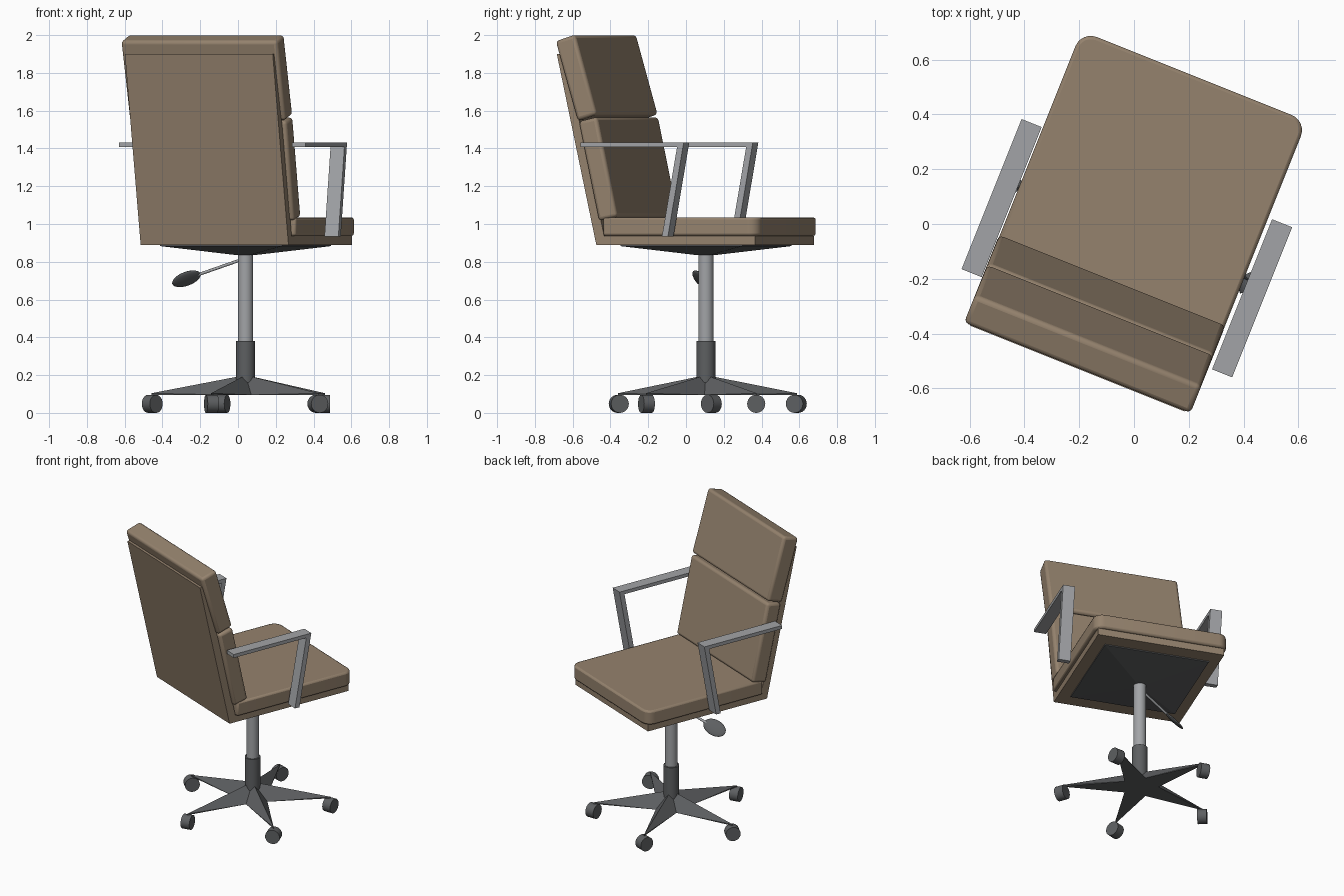
import bpy, bmesh, math
from mathutils import Matrix, Vector

if "Cube" in bpy.data.objects:
    bpy.data.objects.remove(bpy.data.objects["Cube"])

TURN = Matrix.Translation((0.05, 0.102, 0)) @ Matrix.Rotation(math.radians(-21.8), 4, 'Z')
COL = Vector((0.04, 0.105, 0))          # axis of the column


def material(name, rgb):
    m = bpy.data.materials.new(name)
    m.diffuse_color = (*rgb, 1)
    m.use_nodes = True
    m.node_tree.nodes["Principled BSDF"].inputs["Base Color"].default_value = m.diffuse_color
    return m


LEATHER = material("leather", (0.30, 0.225, 0.155))
DARK = material("dark_metal", (0.11, 0.115, 0.12))
STEEL = material("steel", (0.36, 0.37, 0.385))


def finish(name, bm, mat, matrix=Matrix(), bevel=0, segments=2):
    bmesh.ops.recalc_face_normals(bm, faces=bm.faces)
    me = bpy.data.meshes.new(name)
    bm.to_mesh(me)
    bm.free()
    me.transform(matrix)
    me.materials.append(mat)
    ob = bpy.data.objects.new(name, me)
    bpy.context.collection.objects.link(ob)
    if bevel:
        b = ob.modifiers.new("bevel", 'BEVEL')
        b.width, b.segments, b.limit_method = bevel, segments, 'ANGLE'
    return ob


def smooth(ob):
    bpy.ops.object.select_all(action='DESELECT')
    ob.select_set(True)
    bpy.context.view_layer.objects.active = ob
    bpy.ops.object.shade_smooth_by_angle(angle=math.radians(35))


def extrude(name, pts, offset, mat, **kw):
    """Closed outline of 3D points, extruded by an offset."""
    bm = bmesh.new()
    face = bm.faces.new([bm.verts.new(p) for p in pts])
    res = bmesh.ops.extrude_face_region(bm, geom=[face])
    verts = [g for g in res["geom"] if isinstance(g, bmesh.types.BMVert)]
    bmesh.ops.translate(bm, verts=verts, vec=offset)
    return finish(name, bm, mat, TURN, **kw)


def side_profile(name, pts, x0, x1, mat, **kw):
    return extrude(name, [(x0, y, z) for y, z in pts], (x1 - x0, 0, 0), mat, **kw)


def cylinder(name, r, depth, centre, mat, axis=(0, 0, 1), sides=32, r2=None):
    bm = bmesh.new()
    bmesh.ops.create_cone(bm, cap_ends=True, segments=sides, radius1=r,
                          radius2=r if r2 is None else r2, depth=depth)
    rot = Vector(axis).to_track_quat('Z', 'Y').to_matrix().to_4x4()
    ob = finish(name, bm, mat, Matrix.Translation(centre) @ rot)
    smooth(ob)
    return ob


# L-shaped shell under the seat and behind the back
side_profile("shell", [(-0.455, 0.89), (-0.68, 1.9), (-0.635, 1.9), (-0.41, 0.937),
                       (0.45, 0.937), (0.45, 0.89)], -0.427, 0.416, LEATHER)

# seat cushion with rounded front corners
W, F, R = 0.443, 0.47, 0.06
plan = [(-W, -0.41), (W, -0.41)]
for cx, start in ((W - R, 0), (R - W, 90)):
    for i in range(7):
        a = math.radians(start + i * 15)
        plan.append((cx + R * math.cos(a), F - R + R * math.sin(a)))
smooth(extrude("seat_cushion", [(x - 0.005, y, 0.937) for x, y in plan], (0, 0, 0.098),
               LEATHER, bevel=0.012))

# two back cushions
for name, pts in (
        ("lower_back_cushion", [(-0.33, 1.04), (-0.445, 1.567), (-0.55, 1.543), (-0.435, 1.016)]),
        ("upper_back_cushion", [(-0.447, 1.58), (-0.571, 2.003), (-0.682, 1.968), (-0.556, 1.546)])):
    smooth(side_profile(name, pts, -0.451, 0.439, LEATHER, bevel=0.018, segments=3))

# armrests: flat bar with a slanted post
arm = [(-0.50, 1.432), (0.09, 1.432), (0.0, 0.935), (-0.034, 0.935), (0.052, 1.408), (-0.50, 1.408)]
for side, x0 in (("left", -0.532), ("right", 0.453)):
    side_profile(side + "_armrest", arm, x0, x0 + 0.079, STEEL)

# shallow inverted pyramid below the seat
bm = bmesh.new()
rings = [[bm.verts.new((sx * s, sy * s, z)) for sx, sy in ((1, 1), (-1, 1), (-1, -1), (1, -1))]
         for s, z in ((0.035, 0.835), (0.348, 0.883), (0.348, 0.892))]
bm.faces.new(rings[0])
bm.faces.new(rings[2])
for lo, hi in zip(rings, rings[1:]):
    for i in range(4):
        j = (i + 1) % 4
        bm.faces.new((lo[i], lo[j], hi[j], hi[i]))
finish("seat_mount", bm, DARK, Matrix.Translation(COL) @ TURN.to_3x3().to_4x4())

# column
cylinder("gas_column", 0.04, 0.48, COL + Vector((0, 0, 0.61)), STEEL)
cylinder("column_sleeve", 0.05, 0.22, COL + Vector((0, 0, 0.27)), DARK)

# five-pointed base with a ridge along each leg
bm = bmesh.new()
top = bm.verts.new((0, 0, 0.20))
tips, valleys = [], []
for k in range(5):
    a = math.radians(176.6 + 72 * k)
    b = a + math.radians(36)
    tips.append([bm.verts.new((0.5 * math.cos(a), 0.5 * math.sin(a), z)) for z in (0.095, 0.104)])
    valleys.append(bm.verts.new((0.12 * math.cos(b), 0.12 * math.sin(b), 0.095)))
outline = []
for k in range(5):
    lo, hi = tips[k]
    outline += [lo, valleys[k]]
    for v in (valleys[k], valleys[k - 1]):
        bm.faces.new((top, hi, v))
        bm.faces.new((hi, lo, v))
bm.faces.new(outline)
finish("star_base", bm, DARK, Matrix.Translation(COL))

# casters, each swivelled its own way
for k, swivel in enumerate((-45, 12, -70, 0, -20)):
    a, s = math.radians(176.6 + 72 * k), math.radians(swivel)
    pos = COL + Vector((0.495 * math.cos(a), 0.495 * math.sin(a), 0.048))
    cylinder(f"caster_{k + 1}", 0.048, 0.06, pos, DARK, (math.cos(s), math.sin(s), 0), 24)

# height lever: thin rod and flat oval paddle
end = Vector((-0.273, 0.073, 0.71))
start = Vector((0.02, 0.1, 0.812))
cylinder("lever_rod", 0.008, (end - start).length, (start + end) / 2, STEEL, end - start, 12)
d = (end - start).normalized()
n = Vector((-0.28, 0.7, 0.68))
n = (n - d * n.dot(d)).normalized()
frame = Matrix((d, n.cross(d), n)).transposed().to_4x4()
bm = bmesh.new()
bmesh.ops.create_uvsphere(bm, u_segments=24, v_segments=12, radius=1)
smooth(finish("lever_paddle", bm, DARK,
              Matrix.Translation(end) @ frame @ Matrix.Diagonal((0.08, 0.052, 0.013, 1))))
